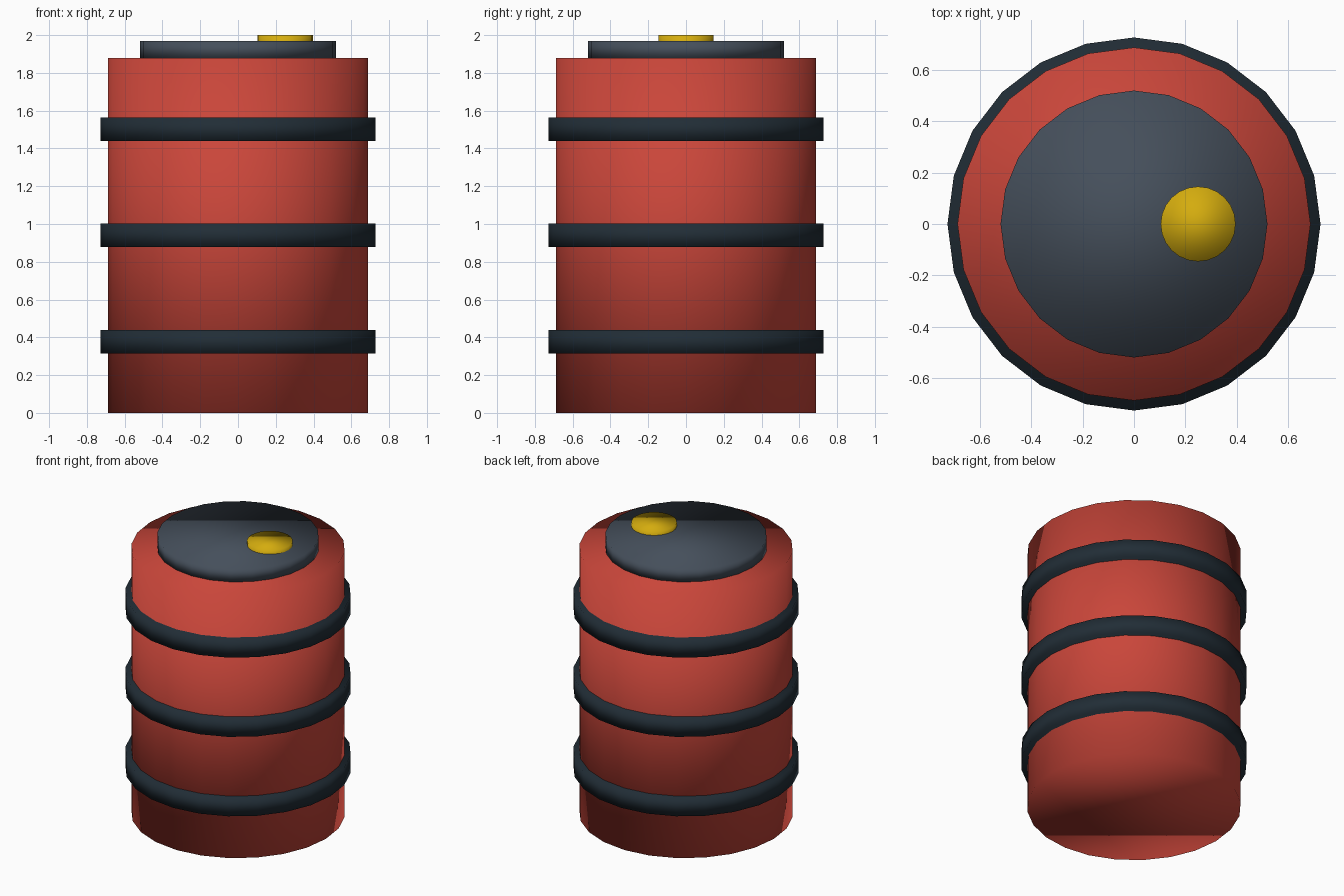
import bpy

SIDES = 24

cube = bpy.data.objects.get("Cube")
if cube:
    bpy.data.objects.remove(cube, do_unlink=True)


def linear(c):
    c /= 255
    return c / 12.92 if c <= 0.04045 else ((c + 0.055) / 1.055) ** 2.4


def make_material(name, r, g, b):
    mat = bpy.data.materials.new(name)
    mat.use_nodes = True
    color = (linear(r), linear(g), linear(b), 1)
    mat.diffuse_color = color
    mat.node_tree.nodes["Principled BSDF"].inputs["Base Color"].default_value = color
    return mat


def drum(name, radius, bottom, top, mat, x=0):
    """Upright cylinder, smooth over its rims as well as its side."""
    bpy.ops.mesh.primitive_cylinder_add(
        vertices=SIDES, radius=radius, depth=top - bottom,
        location=(x, 0, (bottom + top) / 2))
    obj = bpy.context.object
    obj.name = name
    obj.data.materials.append(mat)
    bpy.ops.object.shade_smooth()
    return obj


red = make_material("red paint", 202, 70, 58)
dark = make_material("dark band", 33, 45, 54)
slate = make_material("slate lid", 69, 79, 91)
gold = make_material("yellow cap", 212, 172, 14)

# Barrel body
drum("barrel_body", 0.688, 0, 1.88, red)

# Three hoops around the body
for name, middle in (("lower", 0.377), ("middle", 0.94), ("upper", 1.502)):
    drum(name + "_hoop", 0.727, middle - 0.0625, middle + 0.0625, dark)

# Lid and off-centre filler cap
drum("lid", 0.52, 1.875, 1.97, slate)
drum("filler_cap", 0.146, 1.91, 2.0, gold, x=0.25)
